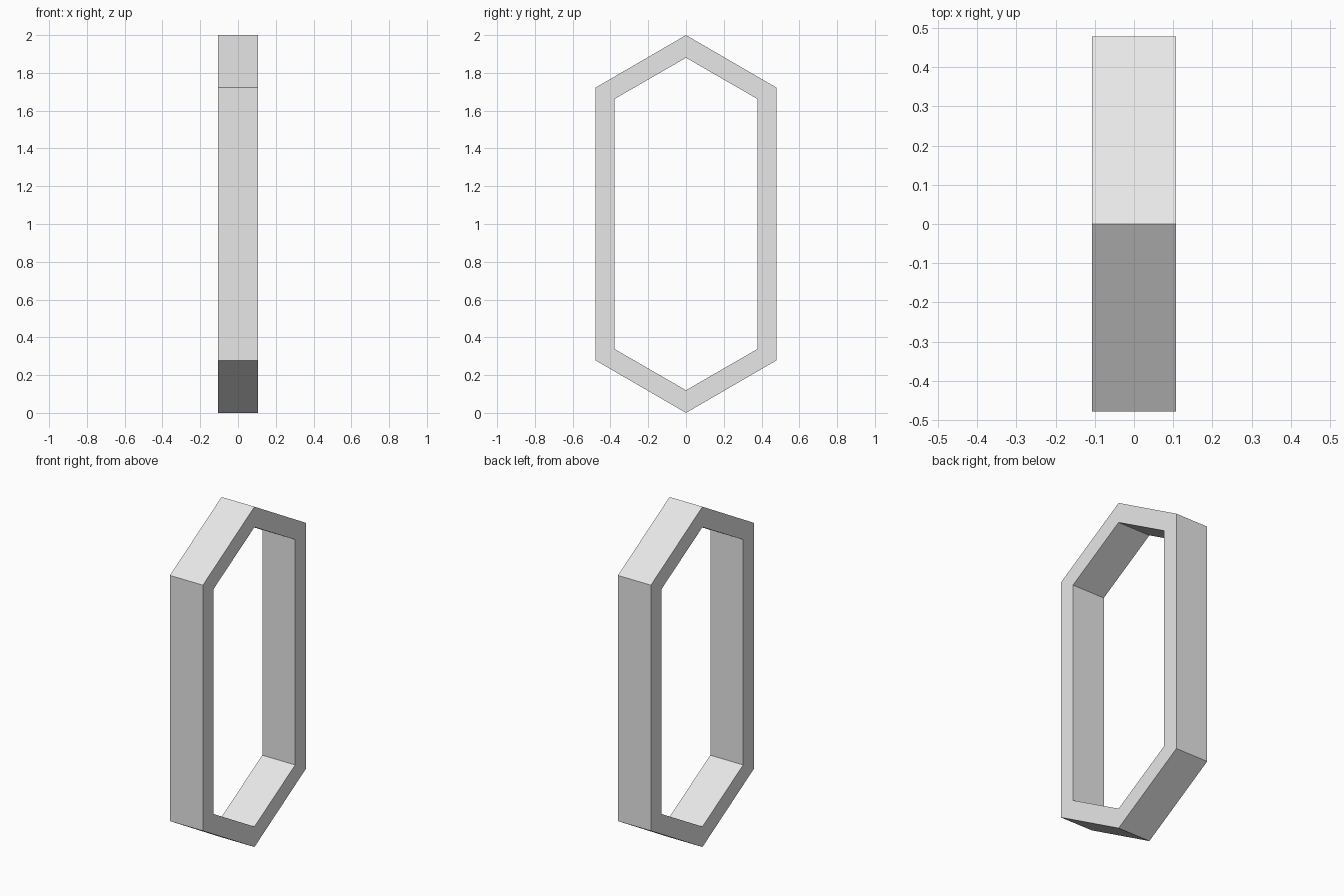
import bpy
import bmesh
from mathutils import Vector

cube = bpy.data.objects.get("Cube")
if cube:
    bpy.data.objects.remove(cube, do_unlink=True)

DEPTH = 0.214
CENTRE = 1.0

# Plain light grey finish
grey = bpy.data.materials.new("light_grey")
grey.use_nodes = True
colour = (0.8, 0.8, 0.8, 1.0)
grey.diffuse_color = colour
grey.node_tree.nodes["Principled BSDF"].inputs["Base Color"].default_value = colour


def hexagon(half_width, shoulder, peak):
    """Upright hexagon in the yz plane, around the centre height."""
    outline = [(0, peak), (half_width, shoulder), (half_width, -shoulder),
               (0, -peak), (-half_width, -shoulder), (-half_width, shoulder)]
    return [Vector((-DEPTH / 2, y, CENTRE + z)) for y, z in outline]


# Flat ring between the outer and inner outlines, then extruded across x
bm = bmesh.new()
outer = [bm.verts.new(p) for p in hexagon(0.479, 0.722, 1.0)]
inner = [bm.verts.new(p) for p in hexagon(0.378, 0.662, 0.88)]
for i in range(6):
    j = (i + 1) % 6
    bm.faces.new((outer[i], outer[j], inner[j], inner[i]))
ring = bmesh.ops.extrude_face_region(bm, geom=bm.faces[:], use_keep_orig=True)
moved = [g for g in ring["geom"] if isinstance(g, bmesh.types.BMVert)]
bmesh.ops.translate(bm, verts=moved, vec=(DEPTH, 0, 0))
bmesh.ops.recalc_face_normals(bm, faces=bm.faces[:])

mesh = bpy.data.meshes.new("hexagonal_frame")
bm.to_mesh(mesh)
bm.free()
mesh.materials.append(grey)
frame = bpy.data.objects.new("hexagonal_frame", mesh)
bpy.context.collection.objects.link(frame)
